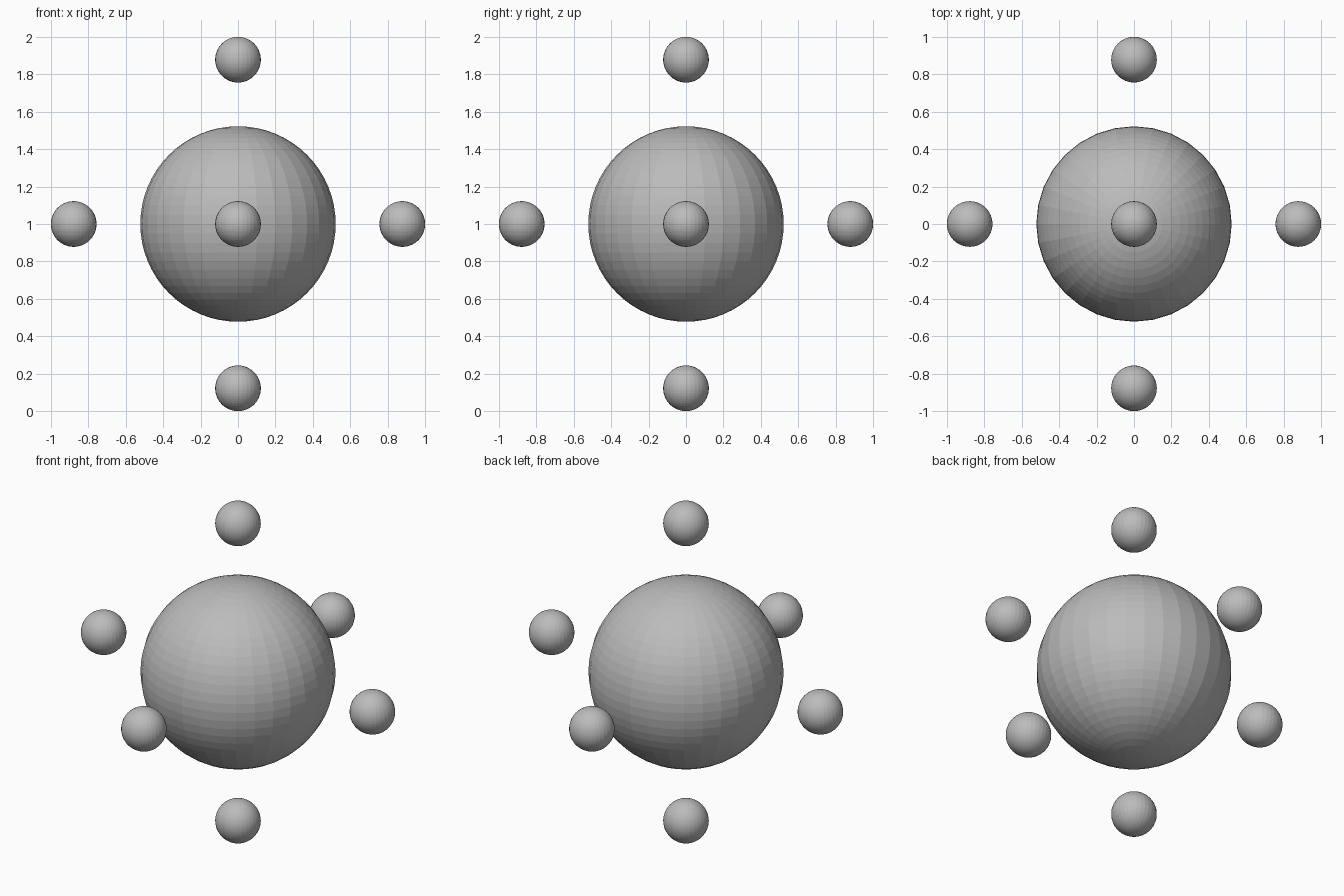
import bpy
from mathutils import Vector

cube = bpy.data.objects.get("Cube")
if cube:
    bpy.data.objects.remove(cube, do_unlink=True)

# Single plain grey
grey = bpy.data.materials.new("plain_grey")
grey.use_nodes = True
colour = (0.5, 0.5, 0.5, 1)
grey.diffuse_color = colour
grey.node_tree.nodes["Principled BSDF"].inputs["Base Color"].default_value = colour

CENTRE = Vector((0, 0, 1))
CORE_RADIUS = 0.522
BALL_RADIUS = 0.122
ORBIT = 1 - BALL_RADIUS


def add_sphere(name, radius, location):
    """Flat-faced sphere with the shared material."""
    bpy.ops.mesh.primitive_uv_sphere_add(
        segments=32, ring_count=32, radius=radius, location=location)
    ball = bpy.context.object
    ball.name = name
    ball.data.materials.append(grey)
    bpy.ops.object.shade_flat()


# Large central sphere
add_sphere("core_sphere", CORE_RADIUS, CENTRE)

# Six small spheres, one each way along every axis
directions = {
    "left": (1, 0, 0), "right": (-1, 0, 0),
    "front": (0, -1, 0), "back": (0, 1, 0),
    "top": (0, 0, 1), "bottom": (0, 0, -1),
}
for side, direction in directions.items():
    add_sphere(side + "_ball", BALL_RADIUS, CENTRE + ORBIT * Vector(direction))
